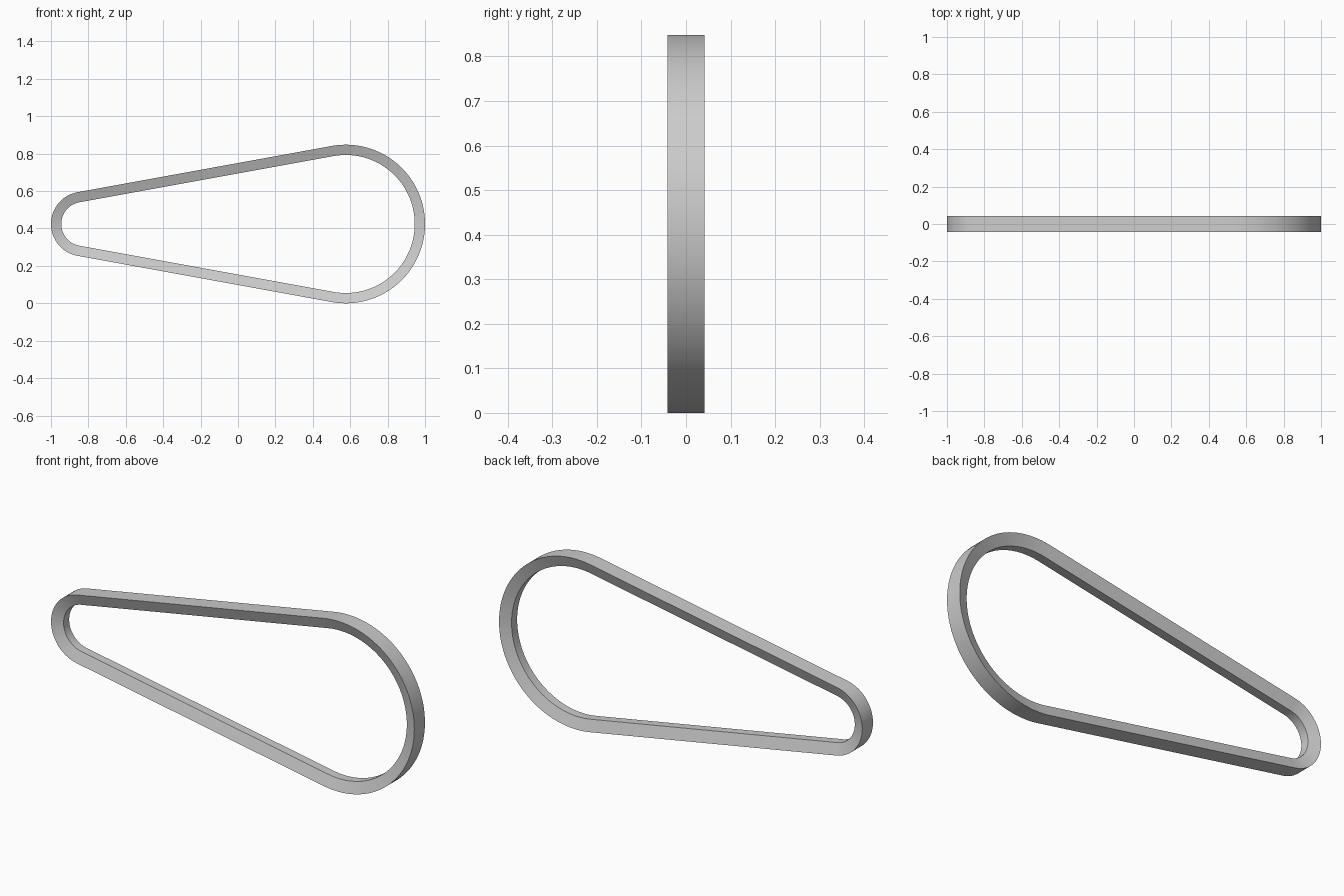
import bpy, bmesh, math

cube = bpy.data.objects.get("Cube")
if cube:
    bpy.data.objects.remove(cube, do_unlink=True)

# Belt wrapped round two pulleys of different size
BIG_R, SMALL_R = 0.424, 0.173
BIG_X, SMALL_X = 1 - BIG_R, SMALL_R - 1
THICK, OUTER_HALF = 0.055, 0.042
INNER_HALF = OUTER_HALF - THICK * math.tan(math.radians(20))
tilt = math.asin((BIG_R - SMALL_R) / (BIG_X - SMALL_X))

rubber = bpy.data.materials.new("grey rubber")
rubber.use_nodes = True
grey = (0.6, 0.6, 0.6, 1)
rubber.diffuse_color = grey
rubber.node_tree.nodes["Principled BSDF"].inputs["Base Color"].default_value = grey


def arc(cx, radius, start, end, steps):
    """Stations (centre, radius, angle) along one pulley arc."""
    return [(cx, radius, start + (end - start) * i / steps) for i in range(steps + 1)]


# The straight runs join the tangent points of the two arcs
wrap = math.pi / 2 + tilt
stations = arc(BIG_X, BIG_R, -wrap, wrap, 64)
stations += arc(SMALL_X, SMALL_R, wrap, 2 * math.pi - wrap, 40)

# Tapered cross-section: (inset from the outside, y)
section = [(0, -OUTER_HALF), (0, OUTER_HALF), (THICK, INNER_HALF), (THICK, -INNER_HALF)]

bm = bmesh.new()
rings = []
for cx, radius, a in stations:
    rings.append([bm.verts.new((cx + (radius - inset) * math.cos(a), y,
                                BIG_R + (radius - inset) * math.sin(a)))
                  for inset, y in section])
for i, ring in enumerate(rings):
    after = rings[(i + 1) % len(rings)]
    for j in range(4):
        k = (j + 1) % 4
        bm.faces.new((ring[j], ring[k], after[k], after[j]))
bmesh.ops.recalc_face_normals(bm, faces=bm.faces[:])

mesh = bpy.data.meshes.new("drive_belt")
bm.to_mesh(mesh)
bm.free()
mesh.materials.append(rubber)
belt = bpy.data.objects.new("drive_belt", mesh)
bpy.context.collection.objects.link(belt)

# Smooth along the run, sharp at the corners of the section
bpy.ops.object.select_all(action='DESELECT')
belt.select_set(True)
bpy.context.view_layer.objects.active = belt
bpy.ops.object.shade_smooth_by_angle(angle=math.radians(30))
